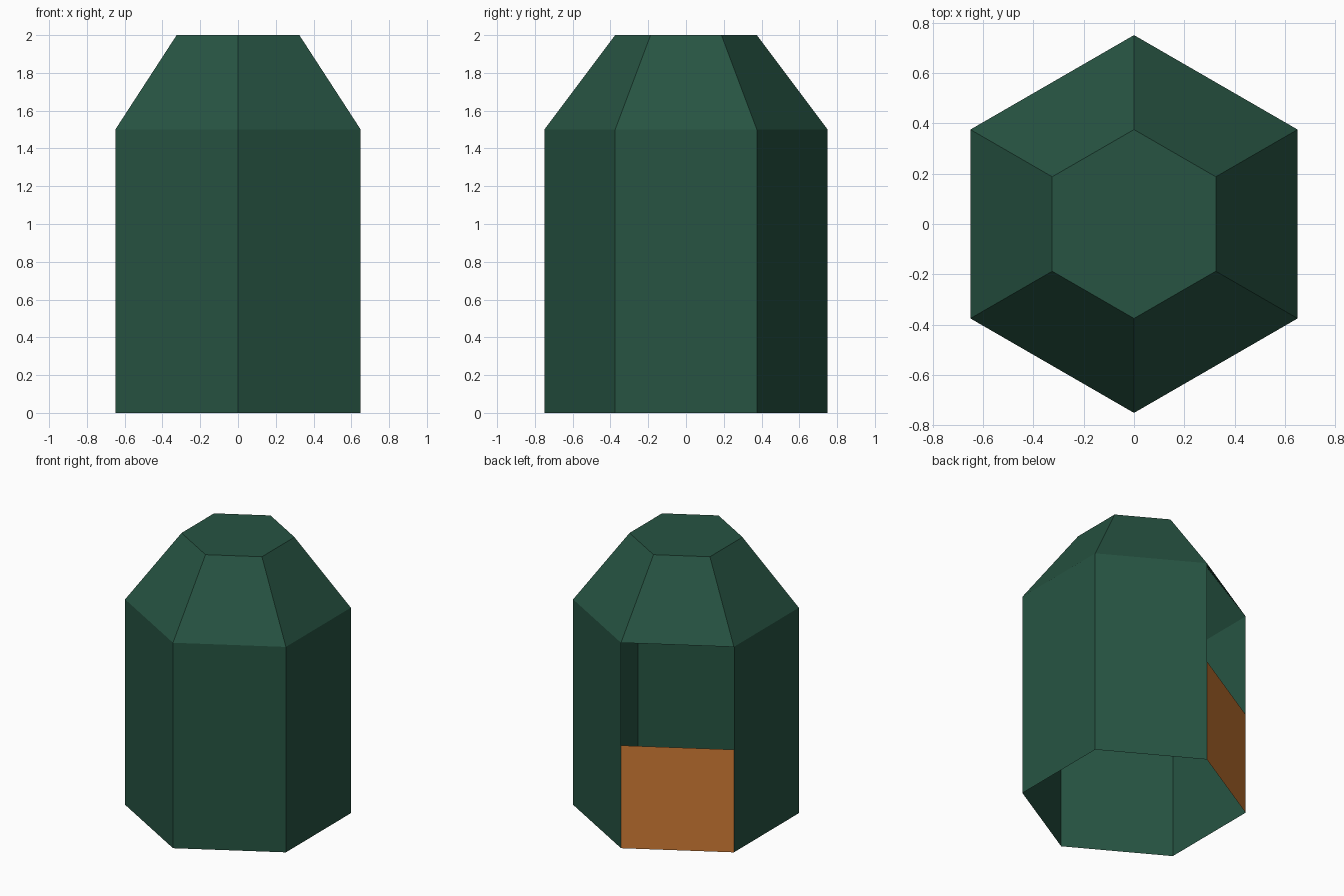
import bpy, bmesh, math

if "Cube" in bpy.data.objects:
    bpy.data.objects.remove(bpy.data.objects["Cube"])


def material(name, rgb):
    m = bpy.data.materials.new(name)
    m.diffuse_color = (*rgb, 1)
    m.use_nodes = True
    m.node_tree.nodes["Principled BSDF"].inputs["Base Color"].default_value = m.diffuse_color
    return m


green = material("dark green", (0.02, 0.088, 0.055))
orange = material("orange", (0.64, 0.205, 0.037))

SIDES = 6
OPEN_SIDE = 1                     # side with the opening, facing back left
LEVELS = [(0.75, 0), (0.75, 0.75), (0.75, 1.5), (0.375, 2)]   # radius, height

bm = bmesh.new()

# Hexagonal rings, one per level
rings = [[bm.verts.new((r * math.cos(a), r * math.sin(a), z))
          for a in (math.radians(30 + 360 / SIDES * i) for i in range(SIDES))]
         for r, z in LEVELS]

# Thin walls and sloped roof, open at the bottom and above the front panel
panel = None
for level, (low, high) in enumerate(zip(rings, rings[1:])):
    for i in range(SIDES):
        if level == 1 and i == OPEN_SIDE:
            continue
        j = (i + 1) % SIDES
        face = bm.faces.new((low[i], low[j], high[j], high[i]))
        if level == 0 and i == OPEN_SIDE:
            panel = face

# Flat roof cap
bm.faces.new(rings[-1])

# Orange sign inset in the panel below the opening
bmesh.ops.inset_individual(bm, faces=[panel], thickness=0.094)
panel.material_index = 1

mesh = bpy.data.meshes.new("bin_shell")
bm.to_mesh(mesh)
bm.free()
mesh.materials.append(green)
mesh.materials.append(orange)
bpy.context.collection.objects.link(bpy.data.objects.new("bin_shell", mesh))
